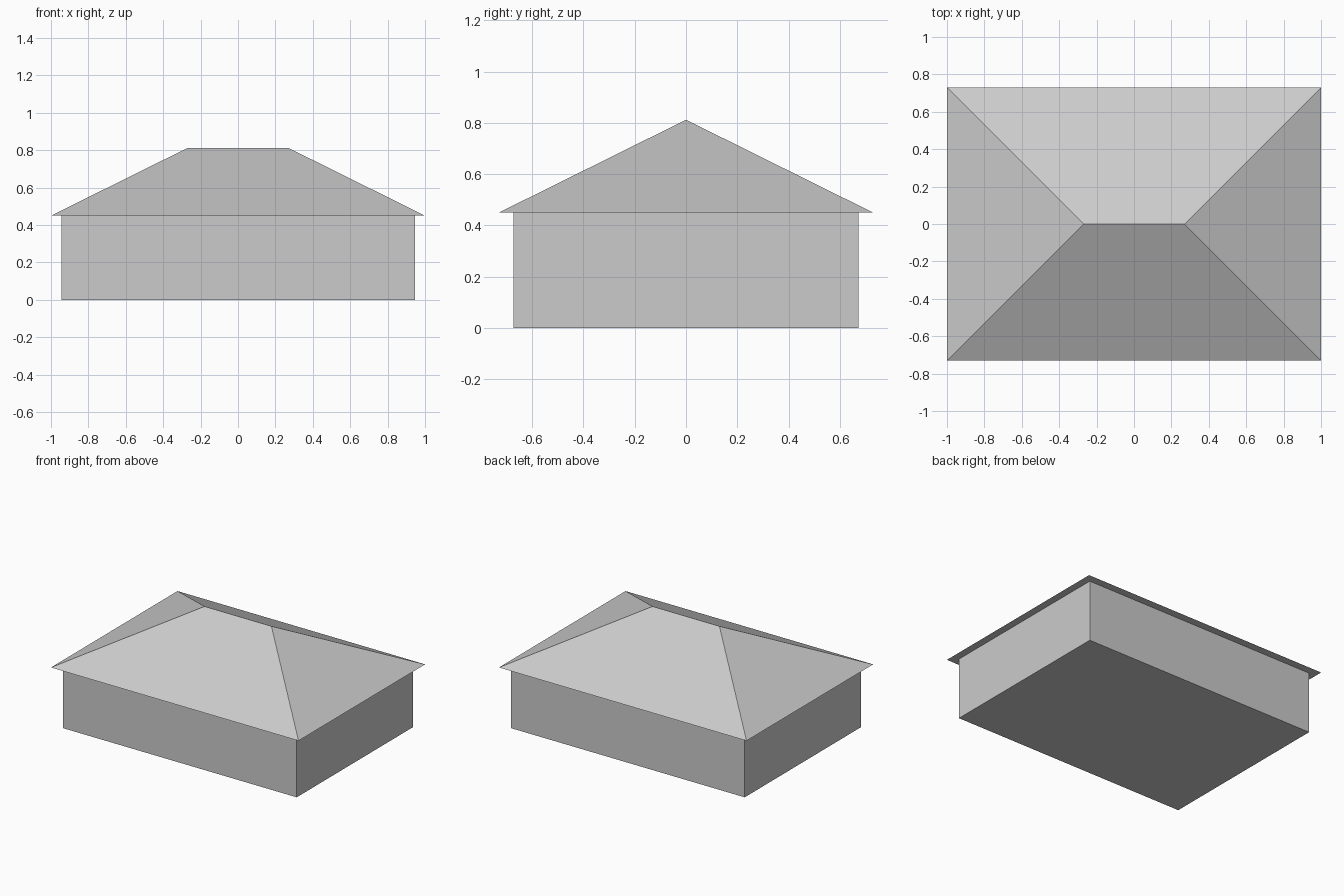
import bpy
import bmesh

cube = bpy.data.objects.get("Cube")
if cube:
    bpy.data.objects.remove(cube, do_unlink=True)

# One plain grey for the whole building
grey = bpy.data.materials.new("light_grey")
grey.use_nodes = True
colour = (0.6, 0.6, 0.6, 1)
grey.diffuse_color = colour
grey.node_tree.nodes["Principled BSDF"].inputs["Base Color"].default_value = colour


def block(name, half_x, half_y, bottom, top, top_x, top_y):
    """Box whose top rectangle may be narrower than its base."""
    bm = bmesh.new()
    bmesh.ops.create_cube(bm, size=2)
    for v in bm.verts:
        upper = v.co.z > 0
        v.co.x *= top_x if upper else half_x
        v.co.y *= top_y if upper else half_y
        v.co.z = top if upper else bottom
    # Merge corners that meet along a ridge
    bmesh.ops.remove_doubles(bm, verts=bm.verts[:], dist=0.0001)
    bmesh.ops.recalc_face_normals(bm, faces=bm.faces[:])
    mesh = bpy.data.meshes.new(name)
    bm.to_mesh(mesh)
    bm.free()
    mesh.materials.append(grey)
    obj = bpy.data.objects.new(name, mesh)
    bpy.context.collection.objects.link(obj)
    return obj


# Walls with a closed floor
block("walls", 0.945, 0.672, 0, 0.45, 0.945, 0.672)

# Hipped roof with overhanging eaves and a short ridge
block("hipped_roof", 1.0, 0.73, 0.45, 0.812, 0.27, 0)
